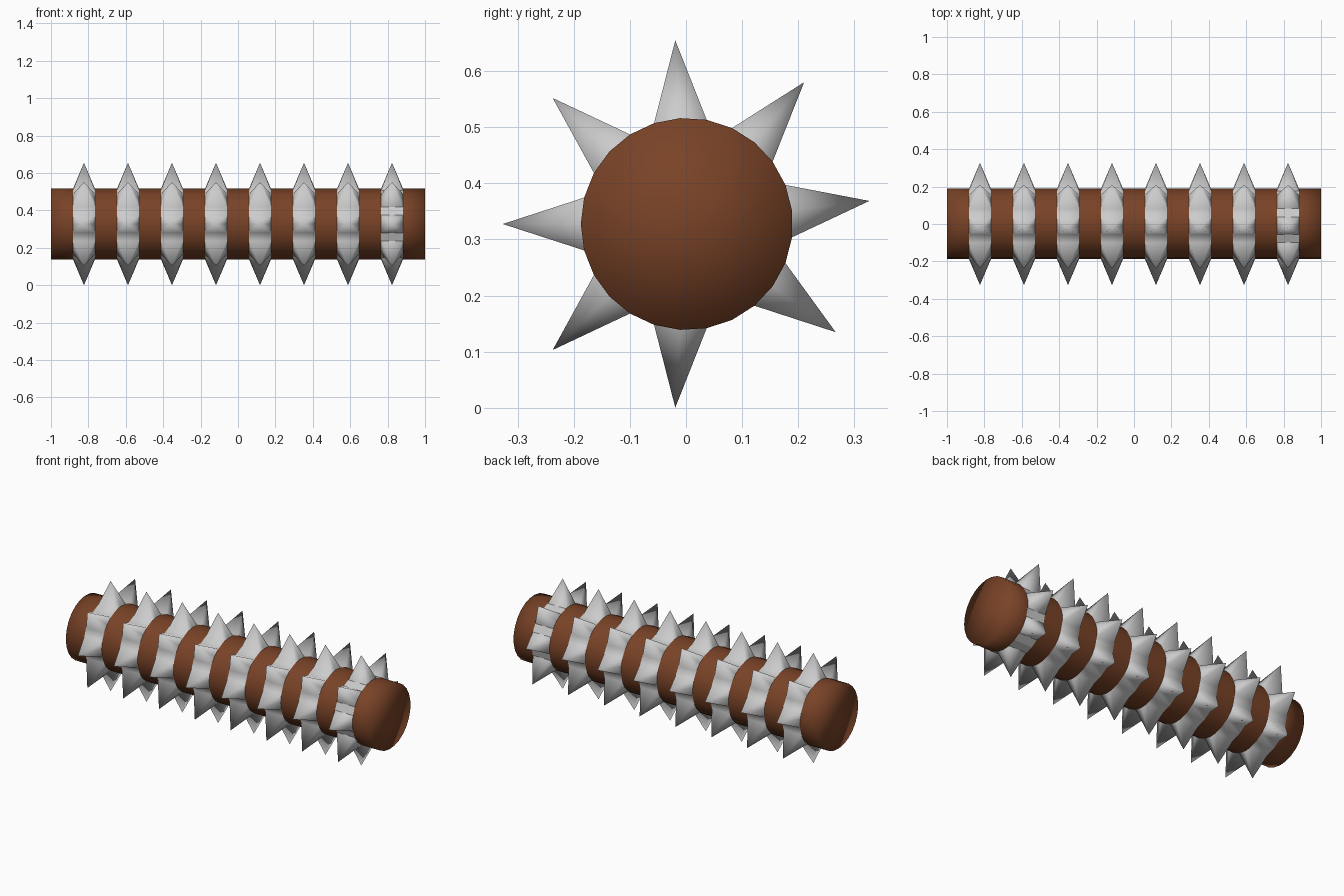
import bpy, bmesh, math

if "Cube" in bpy.data.objects:
    bpy.data.objects.remove(bpy.data.objects["Cube"])

SIDES, BANDS = 25, 17            # 25-sided roller cut into 17 equal bands
R, TIP = 0.189, 0.328            # roller radius, spike tip radius
CY, CZ = 0.0015, 0.3275          # axis position
STEP = 2 / BANDS


def point(x, j, r):
    a = math.pi + j * 2 * math.pi / SIDES
    return (x, CY + r * math.cos(a), CZ + r * math.sin(a))


def loop(bm, x):
    return [bm.verts.new(point(x, j, R)) for j in range(SIDES)]


def wall(bm, a, b, j):
    k = (j + 1) % SIDES
    return bm.faces.new((a[j], a[k], b[k], b[j]))


def finish(bm, name, mat=None):
    for f in bm.faces:
        f.smooth = True
    me = bpy.data.meshes.new(name)
    bm.to_mesh(me)
    bm.free()
    ob = bpy.data.objects.new(name, me)
    bpy.context.collection.objects.link(ob)
    if mat:
        me.materials.append(mat)
    return ob


brown = bpy.data.materials.new("brown_wood")
brown.diffuse_color = (0.19, 0.055, 0.02, 1)
brown.use_nodes = True
brown.node_tree.nodes["Principled BSDF"].inputs["Base Color"].default_value = brown.diffuse_color

# Wooden roller: the bands left bare between the spike rings, plus fan end caps
bm = bmesh.new()
for i in range(0, BANDS, 2):
    a, b = loop(bm, -1 + i * STEP), loop(bm, -1 + (i + 1) * STEP)
    for j in range(SIDES):
        wall(bm, a, b, j)
    if i == 0:
        c = bm.verts.new((-1, CY, CZ))
        for j in range(SIDES):
            bm.faces.new((c, a[(j + 1) % SIDES], a[j]))
    if i == BANDS - 1:
        c = bm.verts.new((1, CY, CZ))
        for j in range(SIDES):
            bm.faces.new((c, b[j], b[(j + 1) % SIDES]))
finish(bm, "roller", brown)


# Spike ring: eight spikes, each on two facets, with bare facets between them
def spike_ring(name, x0, x1, crisp):
    bm = bmesh.new()
    a, b = loop(bm, x0), loop(bm, x1)
    covered = set()
    for k in range(-5, 3):
        p, j, n = (3 * k - 1) % SIDES, (3 * k) % SIDES, (3 * k + 1) % SIDES
        covered |= {p, j}
        tip = bm.verts.new(point((x0 + x1) / 2, j, TIP))
        base = [a[p], a[j], a[n], b[n], b[j], b[p]]
        for s in range(6):
            bm.faces.new((base[s], base[(s + 1) % 6], tip))
    for j in range(SIDES):
        if j not in covered:
            f = wall(bm, a, b, j)
            if crisp:
                for e in f.edges:
                    e.smooth = False
    finish(bm, name)


for i in range(8):
    x0 = -1 + (2 * i + 1) * STEP
    spike_ring(f"spike_ring_{i + 1}", x0, x0 + STEP, i == 7)
